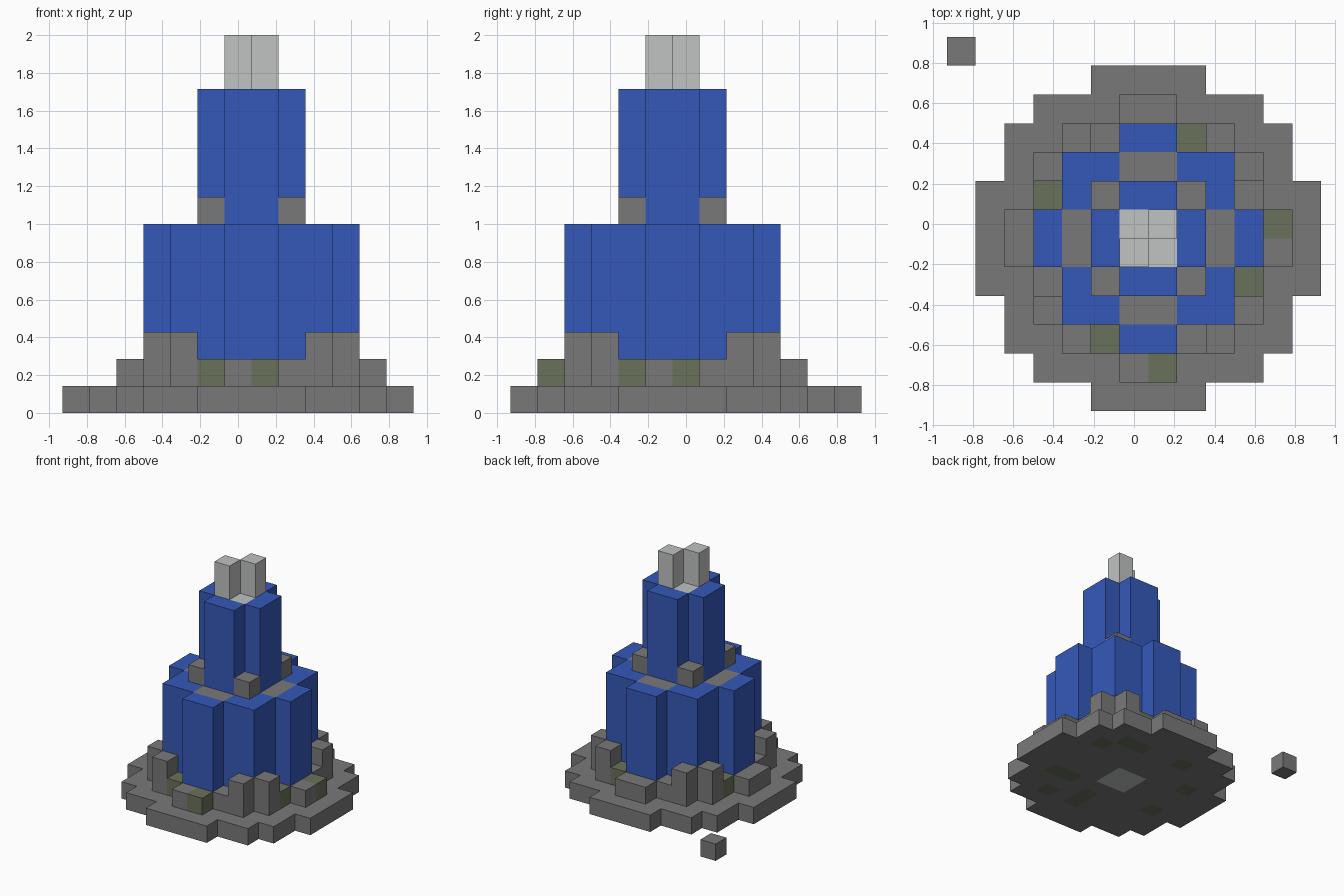
import bpy
import bmesh
from math import floor
from mathutils import Vector

if "Cube" in bpy.data.objects:
    bpy.data.objects.remove(bpy.data.objects["Cube"], do_unlink=True)

U = 1 / 7                                # edge of one block
CENTRE = Vector((U / 2, -U / 2, 0))      # axis of the tower


def material(name, rgb):
    col = [(c / 255 / 12.92) if c < 11 else ((c / 255 + 0.055) / 1.055) ** 2.4 for c in rgb] + [1]
    m = bpy.data.materials.new(name)
    m.use_nodes = True
    m.diffuse_color = col
    m.node_tree.nodes["Principled BSDF"].inputs["Base Color"].default_value = col
    return m


MATERIALS = [
    material("grey_stone", (121, 121, 121)),
    material("mossy_stone", (105, 113, 90)),
    material("blue_stone", (53, 89, 186)),
    material("pale_metal", (192, 195, 194)),
]
STONE, MOSS, BLUE, PALE = range(4)

blocks = {}                              # (i, j, k) -> (part, colour)


def column(part, colour, i, j, bottom, top):
    for k in range(bottom, top):
        blocks[i, j, k] = (part, colour)


def ring(part, colour, a, b, bottom, top):
    """Repeat a column in every quadrant and across the diagonals."""
    for p, q in {(a, b), (b, a)}:
        for i in (p, -p - 1):
            for j in (q, -q - 1):
                column(part, colour, i, j, bottom, top)


# Round stepped base and the loose block beside it
for b, half in enumerate((6, 6, 5, 5, 4, 2)):
    for i in range(-half, half):
        for j in (b, -b - 1):
            column("base", STONE, i, j, 0, 1)
column("loose_block", STONE, -7, 6, 0, 1)

# Low kerb and buttresses around the tower foot
for a, b in ((0, 4), (1, 3)):
    ring("foot_kerb", STONE, a, b, 1, 2)
ring("buttresses", STONE, 2, 3, 1, 3)

# Lower blue tower with stone floor strips
for a, b in ((0, 3), (1, 2), (2, 2)):
    ring("lower_tower", BLUE, a, b, 1, 7)
ring("terrace_floor", STONE, 0, 2, 1, 7)

# Upper tower, its corner stones and the pale core
ring("corner_stones", STONE, 1, 1, 1, 8)
ring("upper_tower", BLUE, 0, 1, 1, 12)
ring("core", PALE, 0, 0, 0, 12)
for i in (-1, 0):
    column("spires", PALE, i, i, 12, 14)

# Mossy blocks in the kerb and under the base
for i, j in ((1, 3), (-4, 1), (4, 0), (3, -2), (-2, -4), (0, -5)):
    column("foot_kerb", MOSS, i, j, 1, 2)
for i, j in ((2, 3), (1, 3), (3, 2), (-2, 3), (-4, 1), (-4, -2),
             (0, -4), (0, -3), (2, -2), (3, -2), (2, -4)):
    column("base", MOSS, i, j, 0, 1)


def build(part):
    """Make one object from the exposed block faces of a part."""
    bm = bmesh.new()
    for cell, (owner, colour) in blocks.items():
        if owner != part:
            continue
        middle = Vector(cell) + Vector((0.5, 0.5, 0.5))
        for axis in range(3):
            for sign in (-1, 1):
                n = Vector((0, 0, 0))
                n[axis] = sign
                if tuple(floor(c) for c in middle + n) in blocks:
                    continue
                s = Vector((0, 0, 0))
                s[(axis + 1) % 3] = 0.5
                t = n.cross(s)
                c = middle + n / 2
                corners = (c - s - t, c + s - t, c + s + t, c - s + t)
                face = bm.faces.new([bm.verts.new(v * U + CENTRE) for v in corners])
                face.material_index = colour
    bmesh.ops.remove_doubles(bm, verts=bm.verts, dist=0.001)
    mesh = bpy.data.meshes.new(part)
    bm.to_mesh(mesh)
    bm.free()
    for m in MATERIALS:
        mesh.materials.append(m)
    bpy.context.collection.objects.link(bpy.data.objects.new(part, mesh))


for part in sorted({owner for owner, _ in blocks.values()}):
    build(part)
